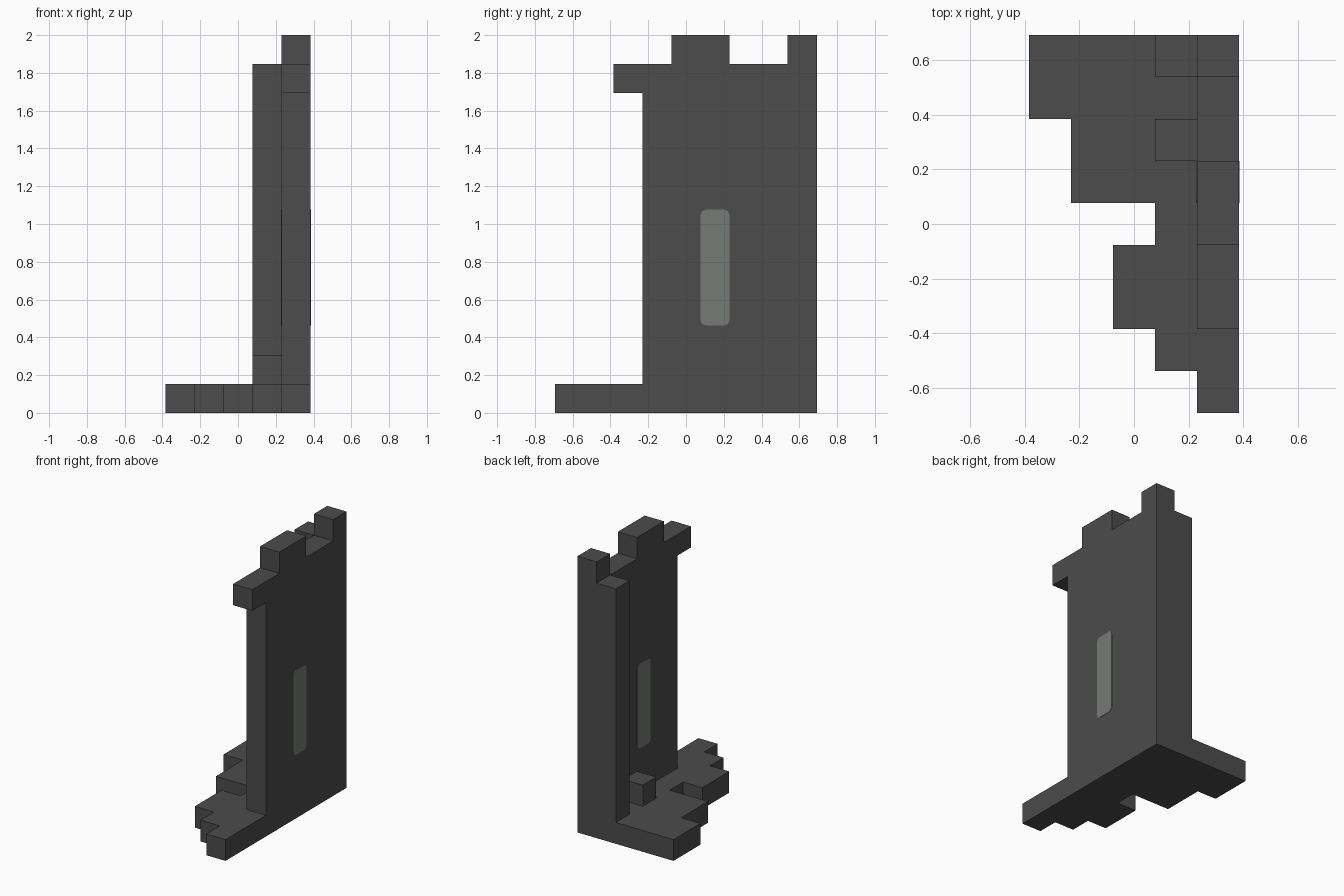
import bpy
import bmesh
from mathutils import Vector

if "Cube" in bpy.data.objects:
    bpy.data.objects.remove(bpy.data.objects["Cube"])

U = 2 / 13                                  # one block
ORIGIN = Vector((-2.5, -4.5, 0))            # corner of the block grid


def material(name, rgb):
    m = bpy.data.materials.new(name)
    m.use_nodes = True
    m.diffuse_color = (*rgb, 1)
    m.node_tree.nodes["Principled BSDF"].inputs["Base Color"].default_value = (*rgb, 1)
    return m


stone = material("dark stone", (0.072, 0.072, 0.072))
glass = material("grey glass", (0.185, 0.195, 0.185))


def prism(name, outline, low, high, axis, mat, bevel=0):
    """Extrude an outline, given in blocks, along x or z."""
    def place(a, b, c):
        p = Vector((c, a, b)) if axis == "x" else Vector((a, b, c))
        return (p + ORIGIN) * U

    bm = bmesh.new()
    face = bm.faces.new([bm.verts.new(place(a, b, low)) for a, b in outline])
    if bevel:
        bmesh.ops.bevel(bm, geom=bm.verts[:], offset=bevel, segments=2,
                        profile=0.5, affect="VERTICES")
        face = bm.faces[:][0]
    offset = place(0, 0, high) - place(0, 0, low)
    top = bmesh.ops.extrude_face_region(bm, geom=[face], use_keep_orig=True)["geom"]
    bmesh.ops.translate(bm, vec=offset,
                        verts=[g for g in top if isinstance(g, bmesh.types.BMVert)])
    bmesh.ops.recalc_face_normals(bm, faces=bm.faces[:])
    mesh = bpy.data.meshes.new(name)
    bm.to_mesh(mesh)
    bm.free()
    mesh.materials.append(mat)
    obj = bpy.data.objects.new(name, mesh)
    bpy.context.collection.objects.link(obj)
    return obj


def rect(a0, b0, a1, b1):
    return [(a0, b0), (a1, b0), (a1, b1), (a0, b1)]


# Broken floor slab: ragged left edge, each row as (x edge, y start, y end)
floor = [(5, 9), (5, 0)]
for edge, y0, y1 in [(4, 0, 1), (3, 1, 2), (2, 2, 4), (3, 4, 5), (1, 5, 7), (0, 7, 9)]:
    floor += [(edge, y0), (edge, y1)]
prism("floor_slab", floor, 0, 1, "z", stone)

# Wall with overhanging corner and battlements
wall = [(3, 1), (9, 1), (9, 13), (8, 13), (8, 12), (6, 12), (6, 13),
        (4, 13), (4, 12), (2, 12), (2, 11), (3, 11)]
prism("battlement_wall", wall, 4, 5, "x", stone)

# Corner pillar and loose block on the inner side of the wall
prism("corner_pillar", rect(3, 8, 4, 9), 1, 12, "z", stone)
prism("inner_block", rect(3, 6, 4, 7), 1, 2, "z", stone)

# Narrow window, showing on both wall faces
prism("slit_window", rect(5, 3, 6, 7), 3.985, 5.015, "x", glass, bevel=0.03)
